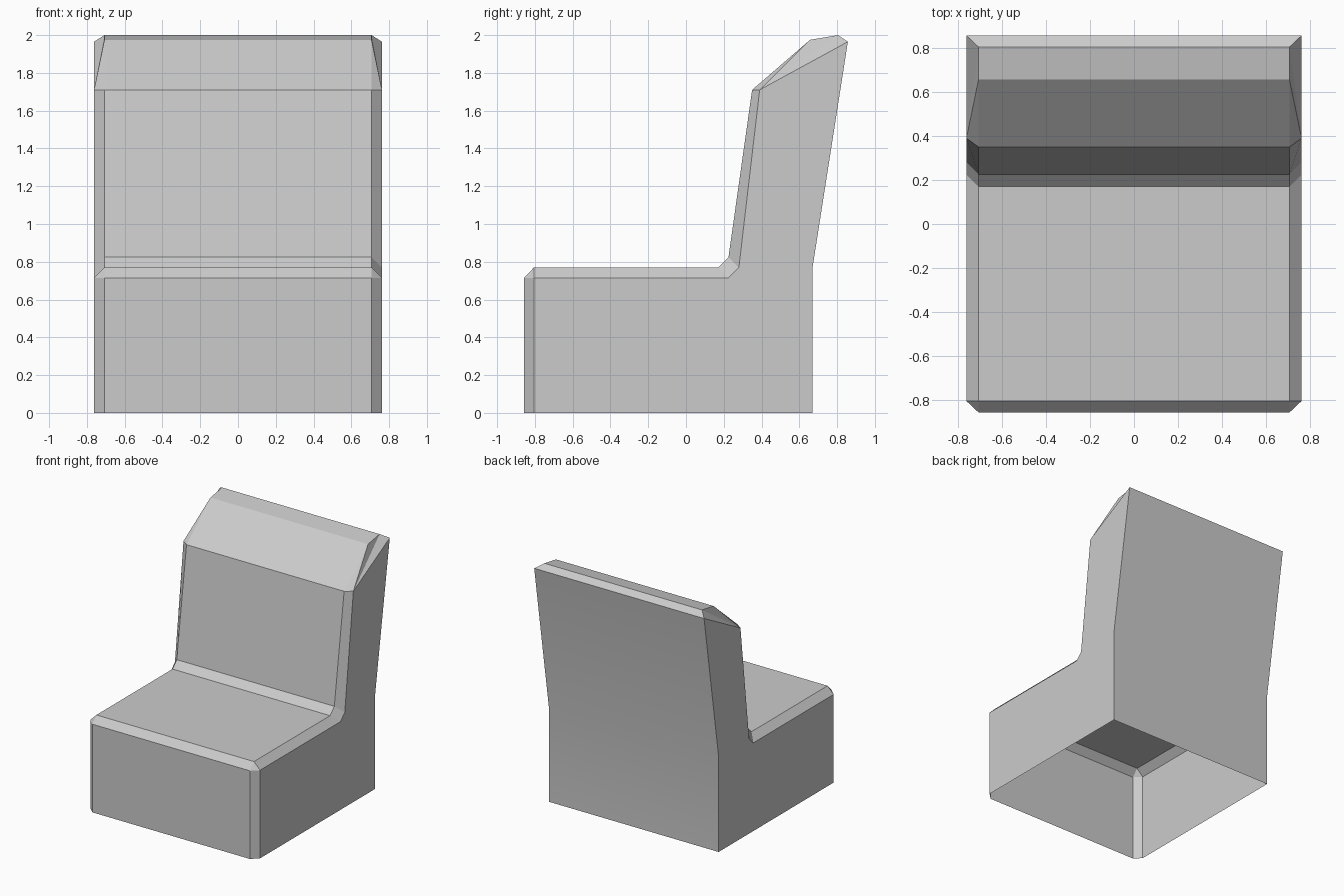
import bpy, bmesh, math

cube = bpy.data.objects.get("Cube")
if cube:
    bpy.data.objects.remove(cube, do_unlink=True)

# Material
grey = bpy.data.materials.new("light_grey")
grey.use_nodes = True
colour = (0.6, 0.6, 0.6, 1)
grey.diffuse_color = colour
grey.node_tree.nodes["Principled BSDF"].inputs["Base Color"].default_value = colour

INNER, OUTER = 0.707, 0.762

# Side-on outlines (y, z): the main cushion surface and the side panel inside its bevel
cushion = [(-0.857, 0), (-0.857, 0.715), (-0.805, 0.77), (0.17, 0.77),
           (0.225, 0.825), (0.35, 1.71), (0.657, 1.975), (0.805, 2)]
panel = [(-0.805, 0), (-0.805, 0.715), (0.225, 0.715), (0.28, 0.77), (0.39, 1.71)]
rear = [(0.857, 1.965), (0.67, 0.77), (0.67, 0)]

bm = bmesh.new()


def row(x, outline):
    return [bm.verts.new((x, y, z)) for y, z in outline]


sides = [(row(s * INNER, cushion), row(s * OUTER, panel), row(s * OUTER, rear))
         for s in (1, -1)]
(c1, p1, r1), (c2, p2, r2) = sides

# Full-width strips: seat, backrest, headrest and rear wall
front_path, rear_path = list(zip(c1, c2)), list(zip(r1, r2))
path = front_path + rear_path
for (a, b), (c, d) in zip(path, path[1:]):
    bm.faces.new((a, b, d, c))

for c, p, r in sides:
    # Bevels along the seat front, seat top and backrest
    bm.faces.new((c[0], c[1], p[1], p[0]))
    bm.faces.new((c[1], c[2], p[1]))
    bm.faces.new((c[2], c[3], p[2], p[1]))
    bm.faces.new((c[3], c[4], p[3], p[2]))
    bm.faces.new((c[4], c[5], p[4], p[3]))
    # Tapered headrest corner
    bm.faces.new((c[5], c[6], p[4]))
    bm.faces.new((c[6], c[7], p[4]))
    bm.faces.new((c[7], r[0], p[4]))
    # Side panels of the base and backrest; the underside stays open
    bm.faces.new((p[0], p[1], p[2], p[3], r[1], r[2]))
    bm.faces.new((p[3], p[4], r[0], r[1]))

bmesh.ops.recalc_face_normals(bm, faces=bm.faces[:])
# Make sure the shell faces outwards
bm.normal_update()
if max(bm.faces, key=lambda f: f.calc_center_median().z).normal.z < 0:
    bmesh.ops.reverse_faces(bm, faces=bm.faces[:])

mesh = bpy.data.meshes.new("seat")
bm.to_mesh(mesh)
bm.free()
mesh.materials.append(grey)
seat = bpy.data.objects.new("seat", mesh)
bpy.context.collection.objects.link(seat)

# Only the gently bent rear wall is smooth
bpy.ops.object.select_all(action="DESELECT")
seat.select_set(True)
bpy.context.view_layer.objects.active = seat
bpy.ops.object.shade_smooth_by_angle(angle=math.radians(12))
